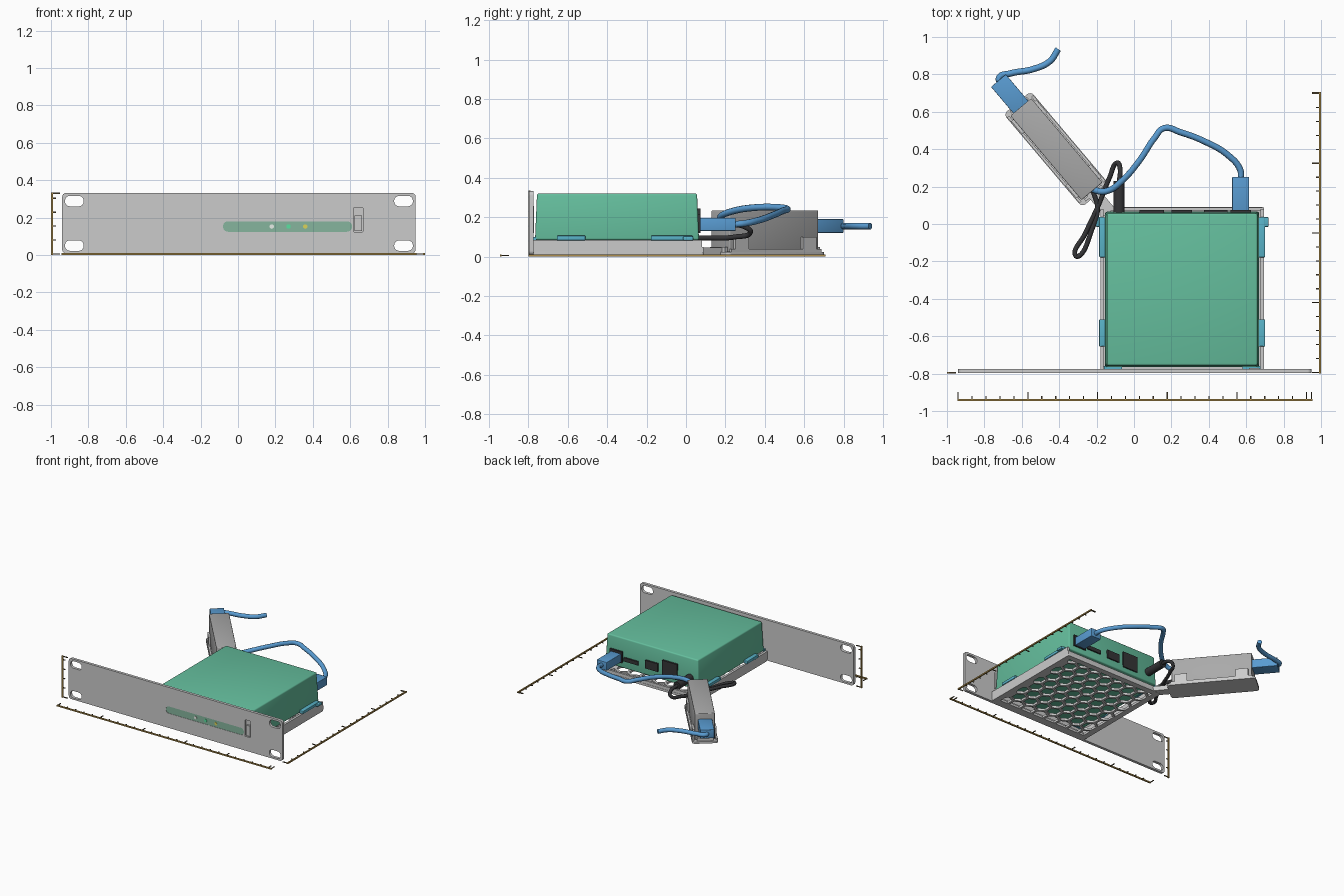
import bpy, bmesh, math
from mathutils import Vector, Matrix

if "Cube" in bpy.data.objects:
    bpy.data.objects.remove(bpy.data.objects["Cube"])


def mat(name, r, g, b):
    m = bpy.data.materials.new(name)
    m.diffuse_color = (r, g, b, 1)
    m.use_nodes = True
    m.node_tree.nodes["Principled BSDF"].inputs["Base Color"].default_value = m.diffuse_color
    return m


GREEN = mat("green", 0.13, 0.52, 0.34)
BLUE = mat("blue", 0.10, 0.33, 0.64)
CYAN = mat("cyan", 0.10, 0.45, 0.58)
BLACK = mat("black", 0.035, 0.035, 0.038)
GREY = mat("mid_grey", 0.40, 0.40, 0.40)
GOLD = mat("gold", 0.42, 0.27, 0.07)
TICK = mat("tick_brown", 0.10, 0.075, 0.035)
LENS = mat("lens", 0.24, 0.46, 0.34)


def paint(ob, m):
    if m:
        ob.data.materials.append(m)
    return ob


def box(name, x, y, z, m=None, rot=None, bevel=0, taper=0):
    """Box from (min, max) ranges, optional top taper, bevel and placing matrix."""
    bm = bmesh.new()
    bmesh.ops.create_cube(bm, size=1)
    for v in bm.verts:
        top = v.co.z > 0
        s = [-1 if c < 0 else 1 for c in v.co]
        v.co = [(r[0] + r[1]) / 2 + k * (r[1] - r[0]) / 2 for r, k in zip((x, y, z), s)]
        if top:
            v.co.x -= s[0] * taper
            v.co.y -= s[1] * taper
    if bevel:
        bmesh.ops.bevel(bm, geom=bm.edges[:], offset=bevel, segments=3, affect='EDGES', profile=0.5)
    me = bpy.data.meshes.new(name)
    bm.to_mesh(me)
    bm.free()
    ob = bpy.data.objects.new(name, me)
    bpy.context.collection.objects.link(ob)
    if rot:
        ob.matrix_world = rot
    return paint(smooth(ob) if bevel else ob, m)


def smooth(ob):
    bpy.ops.object.select_all(action='DESELECT')
    bpy.context.view_layer.objects.active = ob
    ob.select_set(True)
    bpy.ops.object.shade_smooth_by_angle(angle=math.radians(40))
    return ob


def to_mesh(cu, name, m, matrix):
    ob = bpy.data.objects.new(name, cu)
    bpy.context.collection.objects.link(ob)
    ob.matrix_world = matrix
    bpy.ops.object.select_all(action='DESELECT')
    bpy.context.view_layer.objects.active = ob
    ob.select_set(True)
    bpy.ops.object.convert(target='MESH')
    ob = bpy.context.view_layer.objects.active
    ob.name = name
    return paint(smooth(ob), m)


def plate(name, outlines, thick, matrix, m=None):
    """Flat plate: first outline is the edge, the others are holes."""
    cu = bpy.data.curves.new(name, 'CURVE')
    cu.dimensions, cu.fill_mode, cu.extrude = '2D', 'BOTH', thick / 2
    for pts in outlines:
        s = cu.splines.new('POLY')
        s.points.add(len(pts) - 1)
        for p, c in zip(s.points, pts):
            p.co = (c[0], c[1], 0, 1)
        s.use_cyclic_u = True
    return to_mesh(cu, name, m, matrix)


def cable(name, pts, r, m):
    cu = bpy.data.curves.new(name, 'CURVE')
    cu.dimensions, cu.bevel_depth, cu.bevel_resolution = '3D', r, 3
    cu.use_fill_caps, cu.resolution_u = True, 8
    s = cu.splines.new('BEZIER')
    s.bezier_points.add(len(pts) - 1)
    for p, c in zip(s.bezier_points, pts):
        p.co = c
        p.handle_left_type = p.handle_right_type = 'AUTO'
    return to_mesh(cu, name, m, Matrix())


def cyl(name, c, r, depth, m):
    """Cylinder lying along y."""
    bpy.ops.mesh.primitive_cylinder_add(vertices=24, radius=r, depth=depth, location=c,
                                        rotation=(math.pi / 2, 0, 0))
    ob = bpy.context.object
    ob.name = name
    return paint(smooth(ob), m)


def rrect(x0, x1, y0, y1, r, n=6):
    pts = []
    for cx, cy, a in ((x1 - r, y1 - r, 0), (x0 + r, y1 - r, 90), (x0 + r, y0 + r, 180), (x1 - r, y0 + r, 270)):
        for i in range(n + 1):
            t = math.radians(a + 90 * i / n)
            pts.append((cx + r * math.cos(t), cy + r * math.sin(t)))
    return pts


# Front panel with mounting slots, light window and latch opening
upright = Matrix.Translation((0, -0.786, 0)) @ Matrix.Rotation(math.pi / 2, 4, 'X')
outlines = [rrect(-0.94, 0.95, 0.008, 0.332, 0.022)]
for cx in (-0.875, 0.885):
    for cz in (0.05, 0.288):
        outlines.append(rrect(cx - 0.05, cx + 0.05, cz - 0.028, cz + 0.028, 0.0265))
window = rrect(-0.08, 0.61, 0.124, 0.18, 0.0265)
outlines += [window, rrect(0.618, 0.668, 0.122, 0.254, 0.006)]
plate("front_panel", outlines, 0.022, upright)
plate("light_window", [window], 0.018, upright, LENS)
box("latch_tab", (0.624, 0.662), (-0.793, -0.77), (0.128, 0.212))
box("latch_tab_back", (0.615, 0.67), (-0.779, -0.77), (0.12, 0.256))
for name, x, col in (("white", 0.18, (0.8, 0.85, 0.8)), ("green", 0.27, (0.1, 0.75, 0.35)),
                     ("yellow", 0.36, (0.7, 0.65, 0.1))):
    cyl("indicator_" + name, (x, -0.79, 0.152), 0.012, 0.014, mat("indicator_" + name, *col))

# Tray floor with honeycomb holes
X0, X1, Y0, Y1 = -0.18, 0.695, -0.776, 0.09
holes, pitch, R, rim = [], 0.11, 0.053, 0.045
for j in range(9):
    for i in range(9):
        cx = X0 + 0.09 + (i + 0.5 * (j % 2)) * pitch - 0.05
        cy = Y0 + 0.06 + j * pitch * 0.866 + 0.01
        pts = []
        for k in range(6):
            a = math.radians(60 * k + 30)
            pts.append((min(max(cx + R * math.cos(a), X0 + rim), X1 - rim),
                        min(max(cy + R * math.sin(a), Y0 + rim), Y1 - rim)))
        if max(p[0] for p in pts) - min(p[0] for p in pts) > 0.03 and \
           max(p[1] for p in pts) - min(p[1] for p in pts) > 0.03:
            holes.append(pts)
plate("tray_floor", [rrect(X0, X1, Y0, Y1, 0.012)] + holes, 0.018, Matrix.Translation((0, 0, 0.017)))

# Tray walls, side clips and corner catches
for side, xo in (("left", X0), ("right", X1)):
    d = 1 if side == "left" else -1

    def span(a, b):
        return tuple(sorted((xo + d * a, xo + d * b)))
    box("tray_wall_" + side, span(0, 0.018), (Y0, Y1 - 0.01), (0.02, 0.084))
    for k, ys in enumerate(((-0.655, -0.51), (-0.178, 0.035))):
        box(f"side_clip_{side}_{k}", span(-0.006, 0.032), ys, (0.082, 0.106), CYAN, bevel=0.004)
    box("corner_catch_" + side, span(-0.024, 0.02), (-0.015, 0.037), (0.082, 0.102), CYAN, bevel=0.005)
    box("front_catch_" + side, span(0.02, 0.115), (-0.774, -0.758), (0.082, 0.1), CYAN)
box("tray_wall_back", (X0, X1), (0.072, 0.088), (0.02, 0.05))
box("tray_wall_front", (X0, X1), (-0.776, -0.76), (0.02, 0.055))

# Green device with rear ports
box("device_body", (-0.155, 0.67), (-0.766, 0.066), (0.084, 0.32), GREEN, bevel=0.01, taper=0.01)
for k, (x, z) in enumerate((((0.03, 0.16), (0.12, 0.245)), ((0.2, 0.31), (0.14, 0.205)),
                            ((0.375, 0.5), (0.145, 0.175)), ((0.515, 0.625), (0.125, 0.215)))):
    box(f"rear_port_{k}", x, (0.045, 0.074), z, BLACK)

# Power plug and looped power lead
cyl("power_plug", (-0.08, 0.145, 0.165), 0.03, 0.17, BLACK)
cable("power_lead", [(-0.08, 0.22, 0.165), (-0.075, 0.3, 0.15), (-0.09, 0.327, 0.125), (-0.13, 0.25, 0.1),
                     (-0.19, 0.1, 0.095), (-0.26, -0.05, 0.095), (-0.312, -0.17, 0.095),
                     (-0.292, -0.17, 0.095), (-0.225, -0.03, 0.095), (-0.195, 0.08, 0.095),
                     (-0.22, 0.18, 0.095)], 0.013, BLACK)

# Power adapter on its angled side tray
A = Matrix.Translation((-0.415, 0.4, 0)) @ Matrix.Rotation(math.radians(40.2), 4, 'Z')
plate("adapter_tray", [rrect(-0.095, 0.095, -0.325, 0.325, 0.025)], 0.016, A @ Matrix.Translation((0, 0, 0.016)))
box("adapter_body", (-0.073, 0.073), (-0.295, 0.295), (0.024, 0.235), GREY, A, 0.006)
for d in (-1, 1):
    s = "left" if d < 0 else "right"
    box("adapter_lip_" + s, tuple(sorted((d * 0.078, d * 0.092))), (-0.3, 0.3), (0.02, 0.038), rot=A)
    box("adapter_end_lip_" + s, (-0.06, 0.06), tuple(sorted((d * 0.3, d * 0.315))), (0.02, 0.05), rot=A)
    for e in (-1, 1):
        y = e * 0.225
        box(f"adapter_clip_{s}_{'near' if e < 0 else 'far'}", tuple(sorted((d * 0.073, d * 0.088))),
            (y - 0.045, y + 0.045), (0.02, 0.1), rot=A)

# Arm joining the adapter tray to the main tray
box("joining_arm", (-0.035, 0.035), (-0.44, -0.29), (0.009, 0.045), rot=A)

# Network plugs and cables
box("device_network_plug", (0.525, 0.615), (0.06, 0.252), (0.13, 0.197), BLUE, bevel=0.004)
box("adapter_network_plug", (-0.052, 0.052), (0.29, 0.48), (0.12, 0.19), BLUE, A, 0.004)
cable("patch_cable", [(0.572, 0.24, 0.164), (0.568, 0.29, 0.168), (0.5, 0.37, 0.185), (0.38, 0.44, 0.21),
                      (0.25, 0.49, 0.232), (0.16, 0.512, 0.243), (0.11, 0.46, 0.25), (0.03, 0.34, 0.248),
                      (-0.06, 0.235, 0.23), (-0.14, 0.178, 0.205), (-0.2, 0.178, 0.185),
                      (-0.24, 0.2, 0.175)], 0.017, BLUE)
cable("uplink_cable", [(-0.71, 0.75, 0.155), (-0.722, 0.78, 0.155), (-0.66, 0.805, 0.155), (-0.54, 0.828, 0.155),
                       (-0.45, 0.87, 0.155), (-0.405, 0.935, 0.155)], 0.017, BLUE)


# Measuring rulers along width, depth and height
def ruler(name, start, length, axis, tick_dir, major=0.04, minor=0.018, all_major=False):
    start, axis, tick_dir = Vector(start), Vector(axis), Vector(tick_dir)

    def bar(n, p, q, h, m):
        box(n, *[(min(p[i], q[i]) - h, max(p[i], q[i]) + h) for i in range(3)], m)
    bar(name + "_bar", start, start + axis * length, 0.005, GOLD)
    marks = [(k * 0.0745, k % 5 == 0) for k in range(int(length / 0.0745) + 1)] + [(length, True)]
    for k, (t, big) in enumerate(marks):
        p = start + axis * t
        bar(f"{name}_tick_{k}", p, p + tick_dir * (major if big else minor), 0.003, TICK)


ruler("width_ruler", (-0.94, -0.94, 0.005), 1.89, (1, 0, 0), (0, 1, 0))
ruler("depth_ruler", (0.995, -0.793, 0.005), 1.495, (0, 1, 0), (-1, 0, 0))
ruler("height_ruler", (-0.995, -0.795, 0.005), 0.325, (0, 0, 1), (1, 0, 0))
